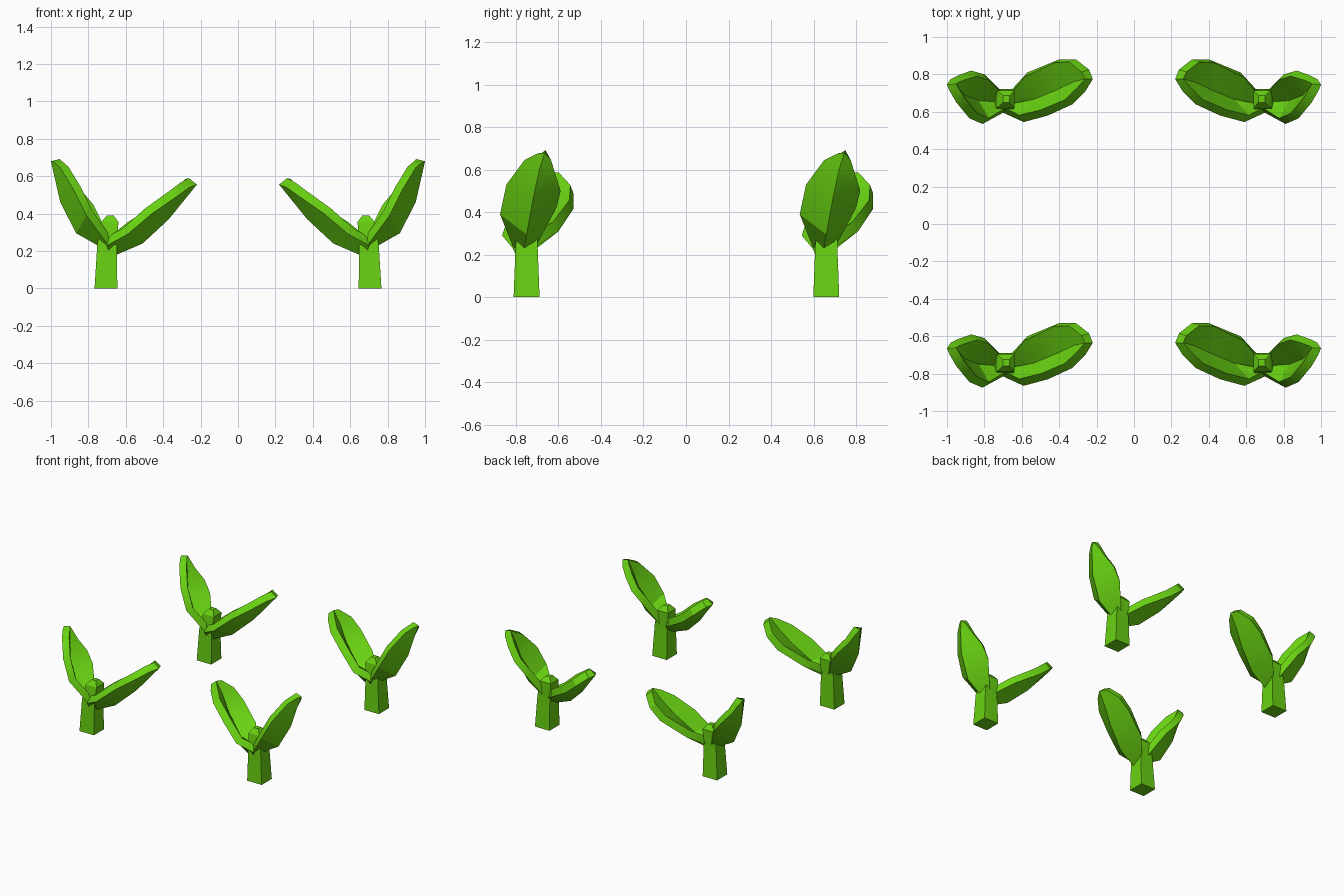
import bpy, bmesh, math

if "Cube" in bpy.data.objects:
    bpy.data.objects.remove(bpy.data.objects["Cube"])

green = bpy.data.materials.new("leaf green")
green.diffuse_color = (0.14, 0.64, 0.006, 1)
green.use_nodes = True
green.node_tree.nodes["Principled BSDF"].inputs["Base Color"].default_value = green.diffuse_color


def finish(name, bm, thickness=0):
    """Mesh to object; thicken, then repeat to all four sprouts."""
    me = bpy.data.meshes.new(name)
    bm.to_mesh(me)
    bm.free()
    me.materials.append(green)
    ob = bpy.data.objects.new(name, me)
    bpy.context.collection.objects.link(ob)
    bpy.ops.object.select_all(action='DESELECT')
    bpy.context.view_layer.objects.active = ob
    ob.select_set(True)
    if thickness:
        m = ob.modifiers.new("thickness", 'SOLIDIFY')
        m.thickness = thickness
        m.offset = -1
        bpy.ops.object.modifier_apply(modifier=m.name)
        bpy.ops.object.shade_smooth_by_angle(angle=math.radians(25))
    m = ob.modifiers.new("front_row", 'ARRAY')
    m.count = 2
    m.use_relative_offset = False
    m.use_constant_offset = True
    m.constant_offset_displace = (0, -1.41, 0)
    m = ob.modifiers.new("right_side", 'MIRROR')
    m.use_mirror_merge = False


def loft(name, rows, closed=False, thickness=0):
    """Skin consecutive rows of points with quads."""
    bm = bmesh.new()
    vs = [[bm.verts.new(p) for p in r] for r in rows]
    n = len(rows[0])
    for a, b in zip(vs, vs[1:]):
        for i in range(n if closed else n - 1):
            j = (i + 1) % n
            bm.faces.new((a[i], a[j], b[j], b[i]))
    if closed:
        bm.faces.new(vs[0][::-1])
        bm.faces.new(vs[-1])
    finish(name, bm, thickness)


def square(cx, cy, z, h):
    return [(cx - h, cy - h, z), (cx + h, cy - h, z),
            (cx + h, cy + h, z), (cx - h, cy + h, z)]


# Stem: tapered square post with a small blunt bud on top
loft("stem", [square(-0.706, 0.66, 0, 0.061),
              square(-0.70, 0.66, 0.24, 0.052),
              square(-0.685, 0.668, 0.355, 0.046),
              square(-0.683, 0.668, 0.39, 0.018)], closed=True)

# Inner leaf: each row is front rim, keel, back rim (base to tip)
inner = [
    [(-0.70, 0.595, 0.23), (-0.685, 0.625, 0.165), (-0.68, 0.69, 0.23)],
    [(-0.59, 0.545, 0.29), (-0.51, 0.66, 0.24), (-0.57, 0.81, 0.31)],
    [(-0.46, 0.58, 0.40), (-0.37, 0.715, 0.37), (-0.40, 0.88, 0.415)],
    [(-0.33, 0.64, 0.49), (-0.285, 0.755, 0.475), (-0.31, 0.88, 0.49)],
    [(-0.26, 0.71, 0.54), (-0.22, 0.775, 0.555), (-0.24, 0.825, 0.55)],
]
loft("inner_leaf", inner, thickness=0.055)

# Outer leaf: steeper and shorter, leaning the other way
outer = [
    [(-0.70, 0.595, 0.24), (-0.715, 0.645, 0.21), (-0.71, 0.71, 0.25)],
    [(-0.81, 0.535, 0.39), (-0.865, 0.66, 0.295), (-0.80, 0.80, 0.42)],
    [(-0.88, 0.565, 0.53), (-0.95, 0.69, 0.46), (-0.87, 0.82, 0.50)],
    [(-0.95, 0.65, 0.645), (-0.982, 0.72, 0.60), (-0.94, 0.795, 0.58)],
    [(-0.985, 0.71, 0.675), (-1.0, 0.745, 0.68), (-0.98, 0.775, 0.645)],
]
loft("outer_leaf", [r[::-1] for r in outer], thickness=0.05)
